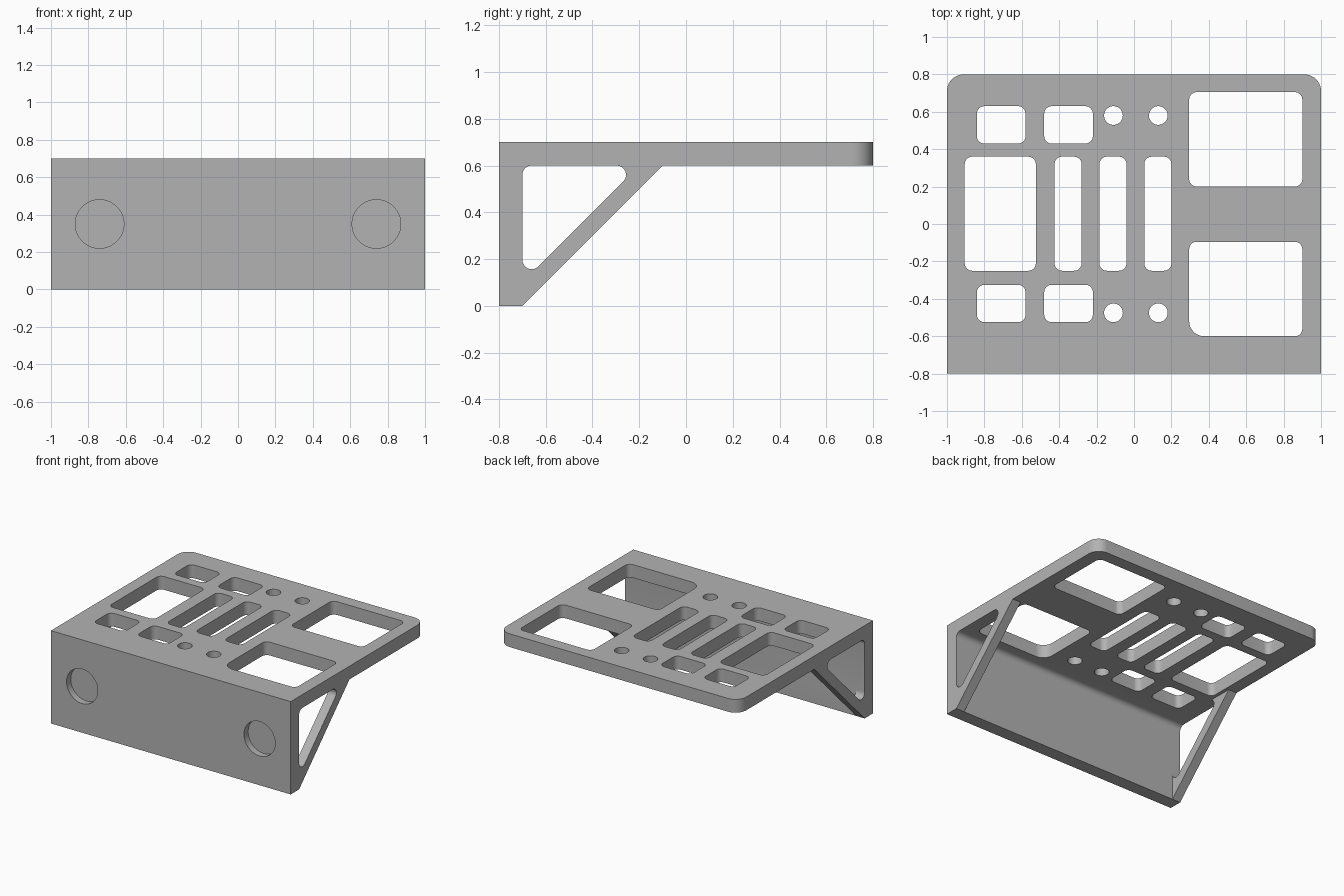
import bpy, bmesh, math
from mathutils import Vector

cube = bpy.data.objects.get("Cube")
if cube:
    bpy.data.objects.remove(cube, do_unlink=True)

grey = bpy.data.materials.new("plain grey")
grey.use_nodes = True
grey.diffuse_color = (0.45, 0.45, 0.45, 1)
grey.node_tree.nodes["Principled BSDF"].inputs["Base Color"].default_value = grey.diffuse_color


def rounded(corners, steps=8):
    """Outline from (a, b, radius) corners, each replaced by a tangent arc."""
    out = []
    for i, (a, b, r) in enumerate(corners):
        p = Vector((a, b))
        if r == 0:
            out.append(p)
            continue
        u = (Vector(corners[i - 1][:2]) - p).normalized()
        v = (Vector(corners[(i + 1) % len(corners)][:2]) - p).normalized()
        half = u.angle(v) / 2
        centre = p + (u + v).normalized() * r / math.sin(half)
        start = p + u * r / math.tan(half) - centre
        end = p + v * r / math.tan(half) - centre
        sweep = math.pi - 2 * half
        for k in range(steps + 1):
            t = k / steps
            out.append(centre + (start * math.sin((1 - t) * sweep)
                                 + end * math.sin(t * sweep)) / math.sin(sweep))
    return out


def rect(x0, x1, y0, y1, r=0.04, first=None):
    return rounded([(x0, y0, first or r), (x1, y0, r), (x1, y1, r), (x0, y1, r)])


def circle(x, y, r, n=48):
    return [Vector((x + r * math.cos(2 * math.pi * k / n),
                    y + r * math.sin(2 * math.pi * k / n))) for k in range(n)]


def prisms(name, outlines, axis, lo, hi):
    """Extrude closed outlines along an axis into one object."""
    place = {"x": lambda p, h: (h, p.x, p.y),
             "y": lambda p, h: (p.x, h, p.y),
             "z": lambda p, h: (p.x, p.y, h)}[axis]
    bm = bmesh.new()
    for pts in outlines:
        face = bm.faces.new([bm.verts.new(place(p, lo)) for p in pts])
        new = bmesh.ops.extrude_face_region(bm, geom=[face])["geom"]
        shift = Vector(place(Vector((0, 0)), hi - lo))
        bmesh.ops.translate(bm, vec=shift,
                            verts=[g for g in new if isinstance(g, bmesh.types.BMVert)])
    bmesh.ops.recalc_face_normals(bm, faces=bm.faces)
    mesh = bpy.data.meshes.new(name)
    bm.to_mesh(mesh)
    bm.free()
    obj = bpy.data.objects.new(name, mesh)
    bpy.context.collection.objects.link(obj)
    return obj


# Solid bracket: wall, shelf and sloped brace in one side profile
side = [(-0.8, 0, 0), (-0.7, 0, 0), (-0.1, 0.6, 0), (0.8, 0.6, 0), (0.8, 0.7, 0), (-0.8, 0.7, 0)]
bracket = prisms("shelf_bracket", [rounded(side)], "x", -1, 1)
bracket.data.materials.append(grey)

# Round the two upright corners at the back of the shelf
bm = bmesh.new()
bm.from_mesh(bracket.data)
upright = [e for e in bm.edges if all(v.co.y > 0.79 for v in e.verts)
           and abs(e.verts[0].co.z - e.verts[1].co.z) > 0.05]
bmesh.ops.bevel(bm, geom=upright, offset=0.09, segments=10, profile=0.5, affect="EDGES")
bm.to_mesh(bracket.data)
bm.free()

# Space between the side braces, with a fillet under the shelf
inner = rounded([(-0.7, -0.1, 0), (0.0, -0.1, 0), (0.0, 0.6, 0), (-0.7, 0.6, 0.04)])
# Triangular window through both braces
window = rounded([(-0.7, 0.1, 0.04), (-0.2, 0.6, 0.04), (-0.7, 0.6, 0.04)])

# Openings in the shelf
holes = [rect(x, x + 0.26, y, y + 0.2) for x in (-0.84, -0.48) for y in (-0.525, 0.43)]
holes += [rect(x, x + 0.145, -0.25, 0.36) for x in (-0.425, -0.185, 0.055)]
holes += [rect(-0.905, -0.525, -0.25, 0.36),
          rect(0.295, 0.9, 0.2, 0.705),
          rect(0.295, 0.9, -0.6, -0.095, first=0.08)]
holes += [circle(x, y, 0.05) for x in (-0.11, 0.13) for y in (-0.475, 0.58)]

cutters = [
    prisms("brace_gap_cutter", [inner], "x", -0.93, 0.93),
    prisms("brace_window_cutter", [window], "x", -1.1, 1.1),
    prisms("shelf_hole_cutter", holes, "z", 0.5, 0.8),
    # Shallow round recesses in the front of the wall
    prisms("recess_cutter", [circle(x, 0.35, 0.13, 64) for x in (-0.74, 0.74)], "y", -0.9, -0.75),
]
for c in cutters:
    c.hide_render = True
    mod = bracket.modifiers.new(c.name, "BOOLEAN")
    mod.operation = "DIFFERENCE"
    mod.solver = "EXACT"
    mod.object = c

# Bake the cuts and drop the cutters
depsgraph = bpy.context.evaluated_depsgraph_get()
result = bpy.data.meshes.new_from_object(bracket.evaluated_get(depsgraph))
bracket.modifiers.clear()
bracket.data = result
for c in cutters:
    bpy.data.objects.remove(c, do_unlink=True)
result.materials.clear()
result.materials.append(grey)
for p in result.polygons:
    p.material_index = 0

bpy.ops.object.select_all(action="DESELECT")
bracket.select_set(True)
bpy.context.view_layer.objects.active = bracket
bpy.ops.object.shade_smooth_by_angle(angle=math.radians(30))
